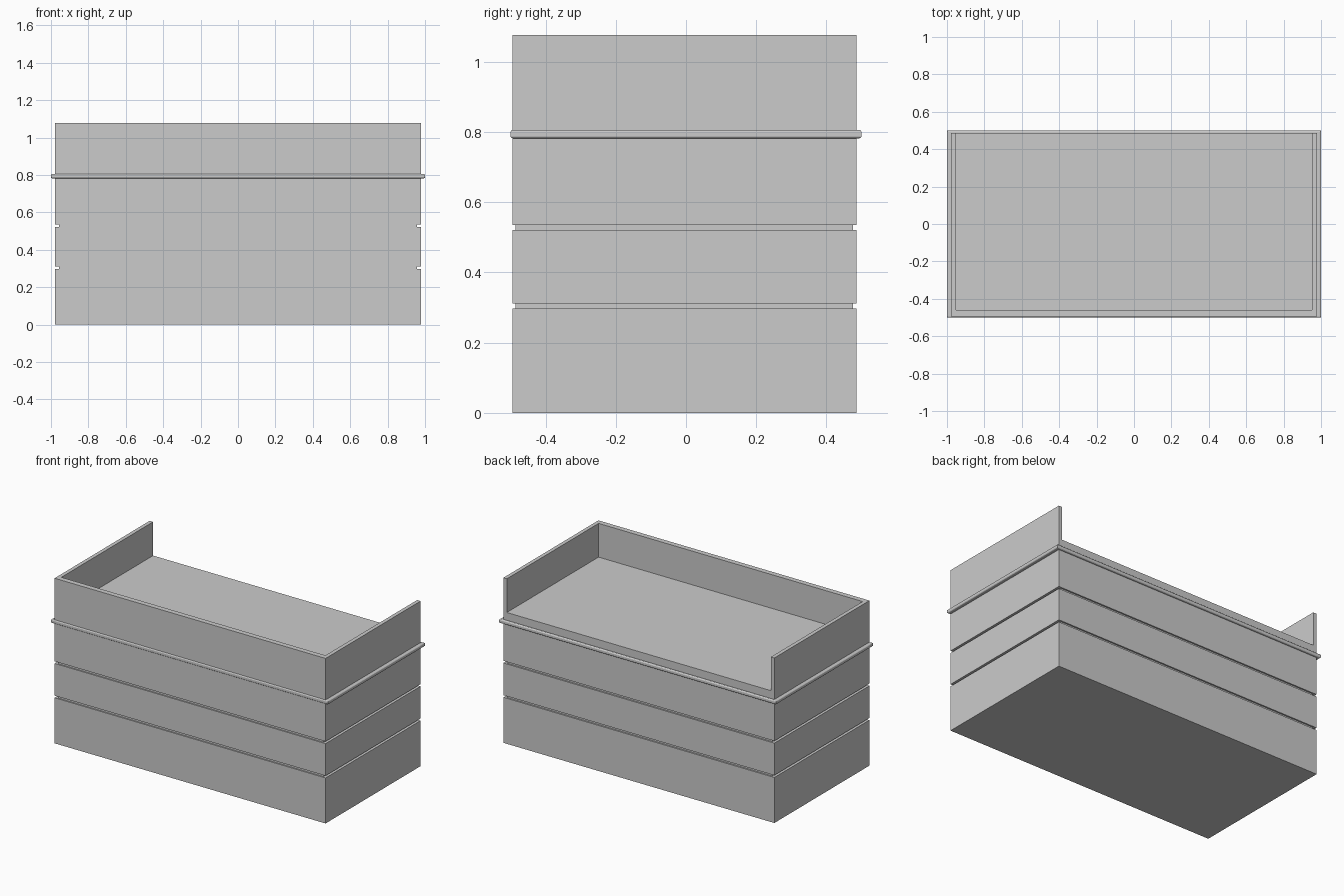
import bpy, bmesh

if "Cube" in bpy.data.objects:
    bpy.data.objects.remove(bpy.data.objects["Cube"])

X, Y0, Y1 = 0.978, -0.494, 0.486     # main body footprint
TOP = 1.077


def finish(name, bm):
    bmesh.ops.recalc_face_normals(bm, faces=bm.faces)
    mesh = bpy.data.meshes.new(name)
    bm.to_mesh(mesh)
    bm.free()
    obj = bpy.data.objects.new(name, mesh)
    bpy.context.collection.objects.link(obj)
    return obj


def prism(name, outline, z0, z1, round_edges=0.0):
    """Extrude a plan outline from z0 to z1, optionally rounding the horizontal edges."""
    bm = bmesh.new()
    face = bm.faces.new([bm.verts.new((x, y, z0)) for x, y in outline])
    ext = bmesh.ops.extrude_face_region(bm, geom=[face], use_keep_orig=True)
    verts = [v for v in ext["geom"] if isinstance(v, bmesh.types.BMVert)]
    bmesh.ops.translate(bm, verts=verts, vec=(0, 0, z1 - z0))
    if round_edges:
        bmesh.ops.recalc_face_normals(bm, faces=bm.faces)
        flat = [e for e in bm.edges if abs(e.verts[0].co.z - e.verts[1].co.z) < 1e-6]
        bmesh.ops.bevel(bm, geom=flat, offset=round_edges, segments=3,
                        profile=0.5, affect='EDGES')
    return finish(name, bm)


def rect(x, y0, y1):
    return [(-x, y0), (x, y0), (x, y1), (-x, y1)]


# Stacked chest tiers
for name, z0, z1 in (("lower_tier", 0, 0.297),
                     ("middle_tier", 0.311, 0.521),
                     ("upper_tier", 0.535, 0.782)):
    prism(name, rect(X, Y0, Y1), z0, z1)

# Recessed grooves between the tiers
for name, z0, z1 in (("lower_groove", 0.297, 0.311),
                     ("upper_groove", 0.521, 0.535)):
    prism(name, rect(X - 0.021, Y0 + 0.008, Y1 - 0.010), z0, z1)

# Projecting rounded ledge
prism("ledge", rect(1.0, -0.5, 0.5), 0.782, 0.806, round_edges=0.007)

# Tray floor above the ledge, flush with the open back
XI, YI = X - 0.025, Y0 + 0.034
prism("tray_floor", rect(XI, YI, Y1), 0.806, 0.857)

# U-shaped wall around the front and sides
prism("tray_wall",
      [(-X, Y0), (X, Y0), (X, Y1), (XI, Y1), (XI, YI), (-XI, YI), (-XI, Y1), (-X, Y1)],
      0.806, TOP)
